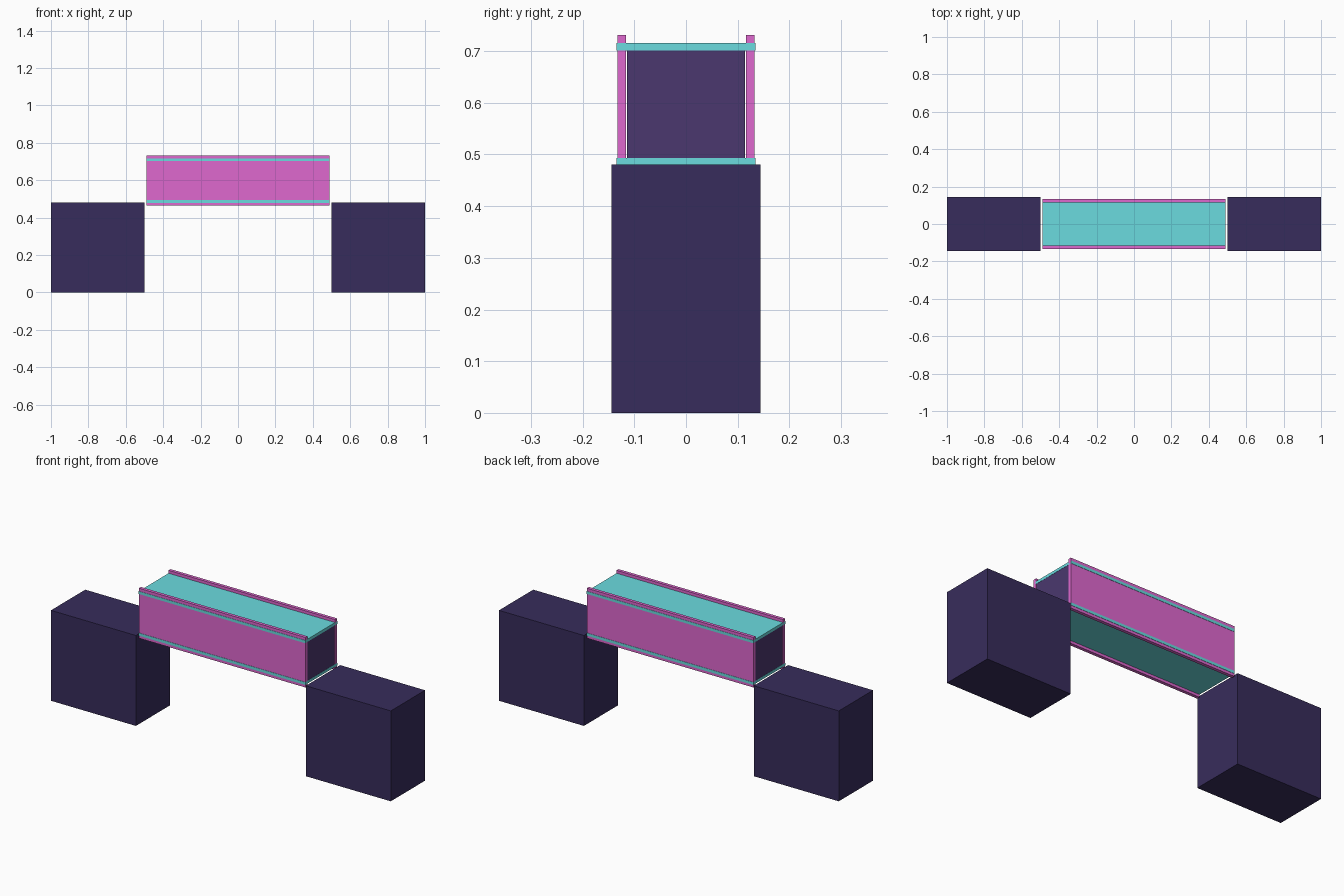
import bpy

if "Cube" in bpy.data.objects:
    bpy.data.objects.remove(bpy.data.objects["Cube"])


def material(name, rgb):
    m = bpy.data.materials.new(name)
    m.diffuse_color = tuple((c / 255) ** 2.2 for c in rgb) + (1.0,)
    m.use_nodes = True
    m.node_tree.nodes["Principled BSDF"].inputs["Base Color"].default_value = m.diffuse_color
    return m


INDIGO = material("indigo", (58, 48, 92))
PURPLE = material("purple", (76, 58, 110))
CYAN = material("cyan", (106, 218, 222))
PINK = material("pink", (222, 104, 206))


def box(name, lo, hi, mat):
    mid = [(a + b) / 2 for a, b in zip(lo, hi)]
    bpy.ops.mesh.primitive_cube_add(size=1, location=mid)
    ob = bpy.context.object
    ob.name = name
    ob.scale = [b - a for a, b in zip(lo, hi)]
    bpy.ops.object.transform_apply(location=False, rotation=False, scale=True)
    ob.data.materials.append(mat)
    return ob


# Support blocks at both ends
for side, x0, x1 in (("left", -1.0, -0.5), ("right", 0.5, 1.0)):
    box(side + "_block", (x0, -0.144, 0), (x1, 0.144, 0.481), INDIGO)

# Bridge span: upper and lower plates
L = 0.49
for name, z in (("lower_plate", 0.479), ("upper_plate", 0.701)):
    box(name, (-L, -0.1345, z), (L, 0.1345, z + 0.0145), CYAN)

# Side rails standing slightly proud above and below the plates
for name, y0, y1 in (("front_rail", -0.133, -0.116), ("back_rail", 0.116, 0.133)):
    box(name, (-L, y0, 0.465), (L, y1, 0.731), PINK)

# Core filling the span between rails and plates
box("span_core", (-L + 0.001, -0.1145, 0.4935), (L - 0.001, 0.1145, 0.701), PURPLE)
